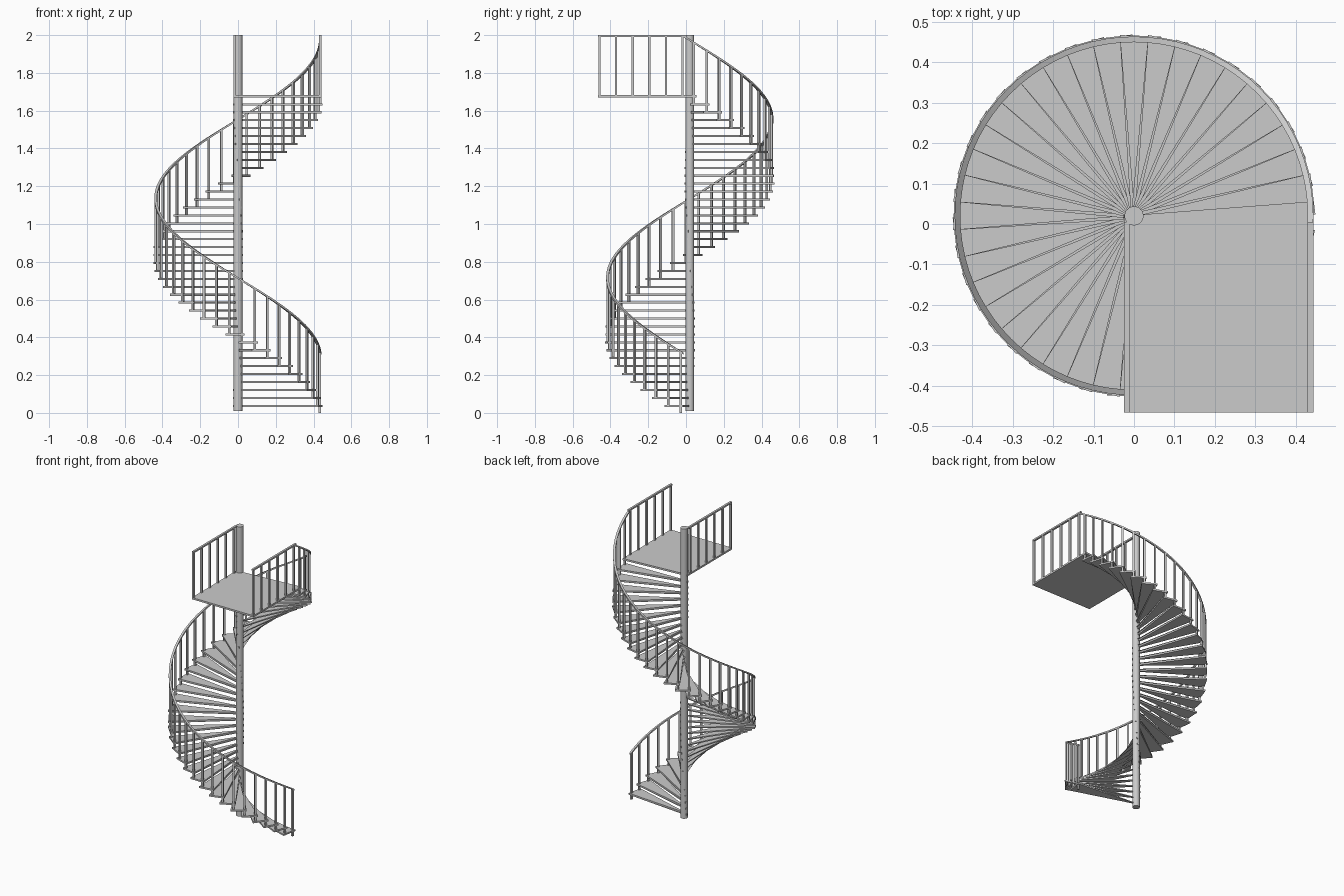
import bpy, bmesh
from math import sin, cos, radians

if "Cube" in bpy.data.objects:
    bpy.data.objects.remove(bpy.data.objects["Cube"])

CY = 0.02           # stair axis lies at x=0, y=CY
STEP = 9.0          # degrees per tread (clockwise seen from above)
RISE = 0.042
R = 0.436           # handrail radius
N = 39


def polar(r, deg):
    a = radians(-deg)
    return r * cos(a), CY + r * sin(a)


def finish(bm, name):
    bmesh.ops.recalc_face_normals(bm, faces=bm.faces)
    me = bpy.data.meshes.new(name)
    bm.to_mesh(me)
    bm.free()
    ob = bpy.data.objects.new(name, me)
    bpy.context.collection.objects.link(ob)
    return ob


def prism(bm, pts, z0, z1):
    lo = [bm.verts.new((x, y, z0)) for x, y in pts]
    hi = [bm.verts.new((x, y, z1)) for x, y in pts]
    n = len(pts)
    bm.faces.new(lo[::-1])
    bm.faces.new(hi)
    for i in range(n):
        j = (i + 1) % n
        bm.faces.new((lo[i], lo[j], hi[j], hi[i]))


def post(bm, x, y, deg, z0, z1, h=0.006):
    a = radians(-deg)
    c, s = cos(a), sin(a)
    pts = [(x + u * c - v * s, y + u * s + v * c)
           for u, v in ((-h, -h), (h, -h), (h, h), (-h, h))]
    prism(bm, pts, z0, z1)


def sweep(bm, rings):
    loops = [[bm.verts.new(p) for p in r] for r in rings]
    for a, b in zip(loops, loops[1:]):
        for i in range(4):
            j = (i + 1) % 4
            bm.faces.new((a[i], a[j], b[j], b[i]))
    bm.faces.new(loops[0][::-1])
    bm.faces.new(loops[-1])


def rail_top(deg):
    return 0.32 + RISE * (deg - 4.5) / STEP


# centre column
bm = bmesh.new()
prism(bm, [polar(0.0235, i * 15) for i in range(24)], 0.01, 2.0)
col = finish(bm, "centre_column")
bpy.context.view_layer.objects.active = col
col.select_set(True)
bpy.ops.object.shade_smooth_by_angle()

# wedge treads, passing through the column
bm = bmesh.new()
for k in range(N):
    mid = 4.5 + STEP * k + 6.5
    top = 0.043 + RISE * k
    pts = [polar(0.448, mid - 6.5), polar(0.448, mid + 6.5),
           polar(0.027, mid + 170), polar(0.027, mid + 190)]
    # narrow inner end on the far side of the column
    pts = [pts[0], pts[1], pts[3], pts[2]]
    prism(bm, pts, top - 0.011, top)
finish(bm, "treads")

# stair balusters, each standing on the tread below
bm = bmesh.new()
for j in range(N + 1):
    deg = 6.2 + STEP * j
    x, y = polar(R, deg)
    post(bm, x, y, deg, max(0.0, 0.034 + RISE * (j - 1)), rail_top(deg) - 0.005)
finish(bm, "stair_balusters")

# spiral handrail
bm = bmesh.new()
rings = []
for i in range(81):
    deg = 4.5 + 4.5 * i
    z = rail_top(deg)
    (xi, yi), (xo, yo) = polar(R - 0.007, deg), polar(R + 0.007, deg)
    rings.append([(xi, yi, z - 0.011), (xo, yo, z - 0.011), (xo, yo, z), (xi, yi, z)])
sweep(bm, rings)
finish(bm, "spiral_handrail")

# landing
bm = bmesh.new()
prism(bm, [(-0.025, -0.465), (0.443, -0.465), (0.443, 0.056), (0.0, 0.022), (-0.025, 0.02)],
      1.671, 1.683)
finish(bm, "landing")

# landing railings
for name, x in (("left_landing_railing", -0.018), ("right_landing_railing", R)):
    bm = bmesh.new()
    for i in range(6):
        post(bm, x, -0.458 + 0.088 * i, 0, 1.678, 1.995)
    h = 0.007
    prism(bm, [(x - h, -0.465), (x + h, -0.465), (x + h, 0.005), (x - h, 0.005)], 1.989, 2.0)
    finish(bm, name)
